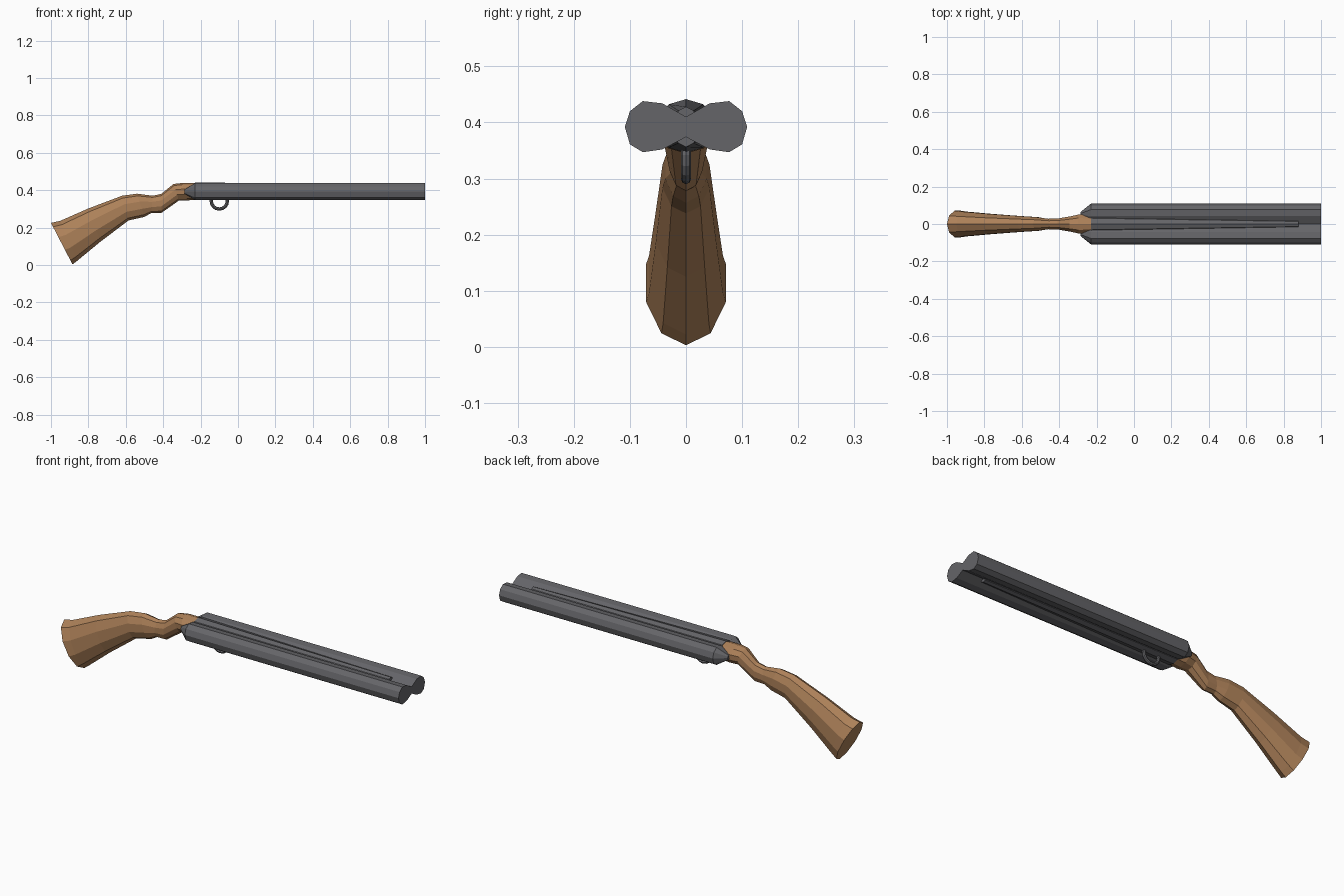
import bpy, bmesh, math
from mathutils import Vector

if "Cube" in bpy.data.objects:
    bpy.data.objects.remove(bpy.data.objects["Cube"])


def material(name, rgb):
    m = bpy.data.materials.new(name)
    m.diffuse_color = (*rgb, 1)
    m.use_nodes = True
    m.node_tree.nodes["Principled BSDF"].inputs["Base Color"].default_value = m.diffuse_color
    return m


wood = material("wood", (0.42, 0.22, 0.10))
steel = material("steel", (0.13, 0.13, 0.14))


def loft(name, rings, mat):
    """Skin a list of equal-length point rings and cap both ends."""
    bm = bmesh.new()
    loops = [[bm.verts.new(p) for p in ring] for ring in rings]
    n = len(loops[0])
    for a, b in zip(loops, loops[1:]):
        for i in range(n):
            j = (i + 1) % n
            bm.faces.new((a[i], a[j], b[j], b[i]))
    bm.faces.new(loops[0])
    bm.faces.new(loops[-1])
    bmesh.ops.recalc_face_normals(bm, faces=bm.faces)
    me = bpy.data.meshes.new(name)
    bm.to_mesh(me)
    bm.free()
    me.materials.append(mat)
    ob = bpy.data.objects.new(name, me)
    bpy.context.collection.objects.link(ob)
    return ob


def oval(top, bottom, half_width, n=10):
    """Ring between a top and a bottom (x, z) point."""
    t, b = Vector((top[0], 0, top[1])), Vector((bottom[0], 0, bottom[1]))
    mid, up = (t + b) / 2, (t - b) / 2
    return [mid + up * math.cos(k * math.tau / n)
            + Vector((0, half_width * 1.05 * math.sin(k * math.tau / n), 0))
            for k in range(n)]


# Wooden stock: butt, comb, wrist and grip swelling into the action
stock = [
    ((-1.00, .225), (-.885, .003), .071),
    ((-.95, .236), (-.86, .022), .066),
    ((-.80, .302), (-.735, .125), .054),
    ((-.62, .370), (-.585, .238), .042),
    ((-.54, .381), (-.50, .257), .037),
    ((-.455, .370), (-.465, .277), .028),
    ((-.41, .380), (-.41, .278), .029),
    ((-.345, .433), (-.315, .345), .042),
    ((-.30, .438), (-.27, .345), .052),
    ((-.23, .438), (-.21, .351), .046),
]
loft("stock", [oval(*s) for s in stock], wood)

# Barrels: ten-sided, with a pinched inner edge and a tapered breech
PROFILE = [(.109, .392), (.100, .420), (.077, .438), (.042, .434), (-.0, .410),
           (-.008, .392), (-.0, .374), (.042, .352), (.077, .347), (.100, .361)]
for side, label in ((1, "left"), (-1, "right")):
    rings = []
    for x, s in ((-.285, .25), (-.23, 1), (1.0, 1)):
        rings.append([(x, side * (.05 + (y - .05) * s), .392 + (z - .392) * s)
                      for y, z in PROFILE])
    loft(label + "_barrel", rings, steel)

# Tapering rib filling the gap between the barrels
loft("center_rib", [oval((-.23, .4415), (-.23, .346), .05),
                    oval((.88, .428), (.88, .356), .022)], steel)

# Trigger guard ring
bpy.ops.mesh.primitive_torus_add(major_segments=16, minor_segments=8,
                                 major_radius=.043, minor_radius=.009,
                                 location=(-.10, 0, .342),
                                 rotation=(math.pi / 2, 0, 0))
guard = bpy.context.object
guard.name = "trigger_guard"
guard.data.materials.append(steel)
